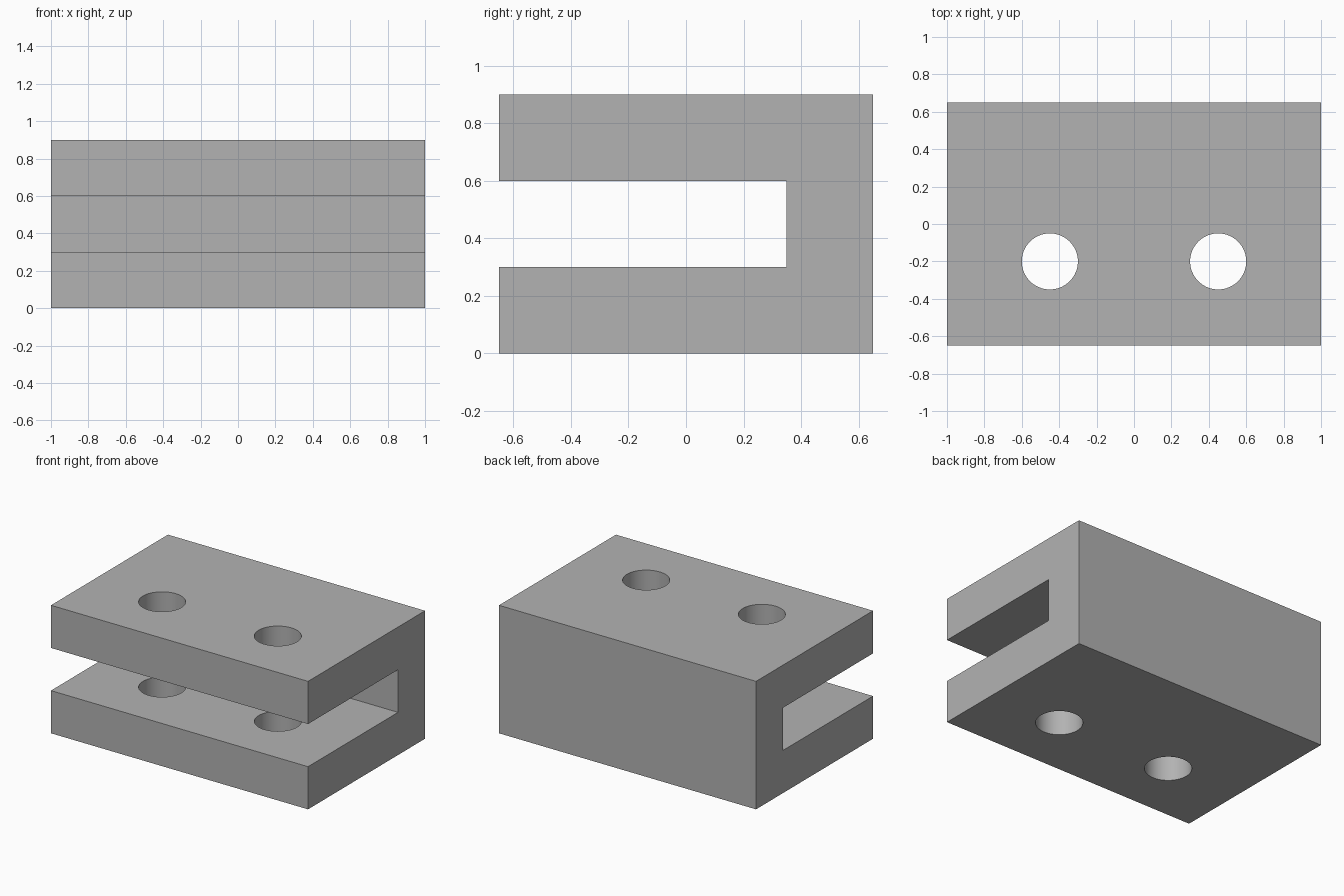
import bpy
import bmesh
import math
from mathutils import Vector

cube = bpy.data.objects.get("Cube")
if cube:
    bpy.data.objects.remove(cube, do_unlink=True)

# Plain grey material
GREY = (0.448, 0.448, 0.448, 1.0)
grey = bpy.data.materials.new("plain_grey")
grey.use_nodes = True
grey.diffuse_color = GREY
grey.node_tree.nodes["Principled BSDF"].inputs["Base Color"].default_value = GREY


def make_object(name, bm):
    bmesh.ops.recalc_face_normals(bm, faces=bm.faces)
    mesh = bpy.data.meshes.new(name)
    bm.to_mesh(mesh)
    bm.free()
    mesh.materials.append(grey)
    obj = bpy.data.objects.new(name, mesh)
    bpy.context.collection.objects.link(obj)
    return obj


# Clevis block: C-shaped side profile (y, z) extruded along x
half_x, half_y, height = 1.0, 0.65, 0.9
slot_back, slot_low, slot_high = 0.35, 0.3, 0.6
profile = [(-half_y, 0), (half_y, 0), (half_y, height), (-half_y, height),
           (-half_y, slot_high), (slot_back, slot_high),
           (slot_back, slot_low), (-half_y, slot_low)]
bm = bmesh.new()
side = bm.faces.new([bm.verts.new((-half_x, y, z)) for y, z in profile])
result = bmesh.ops.extrude_face_region(bm, geom=[side])
moved = [v for v in result["geom"] if isinstance(v, bmesh.types.BMVert)]
bmesh.ops.translate(bm, verts=moved, vec=Vector((2 * half_x, 0, 0)))
block = make_object("clevis_block", bm)

# Pin holes through both arms
for label, x in (("right", -0.45), ("left", 0.45)):
    bm = bmesh.new()
    bmesh.ops.create_cone(bm, cap_ends=True, segments=64,
                          radius1=0.15, radius2=0.15, depth=2 * height)
    bmesh.ops.translate(bm, verts=bm.verts, vec=Vector((x, -0.2, height / 2)))
    cutter = make_object(label + "_hole_cutter", bm)
    cutter.hide_render = True
    cutter.hide_set(True)
    cut = block.modifiers.new(label + "_hole", "BOOLEAN")
    cut.operation = "DIFFERENCE"
    cut.solver = "EXACT"
    cut.object = cutter

# Apply the cuts, then remove the cutters
bpy.context.view_layer.objects.active = block
block.select_set(True)
for cut in list(block.modifiers):
    cutter = cut.object
    bpy.ops.object.modifier_apply(modifier=cut.name)
    bpy.data.objects.remove(cutter, do_unlink=True)

# Smooth hole walls, sharp block edges
bpy.ops.object.shade_smooth_by_angle(angle=math.radians(30))
